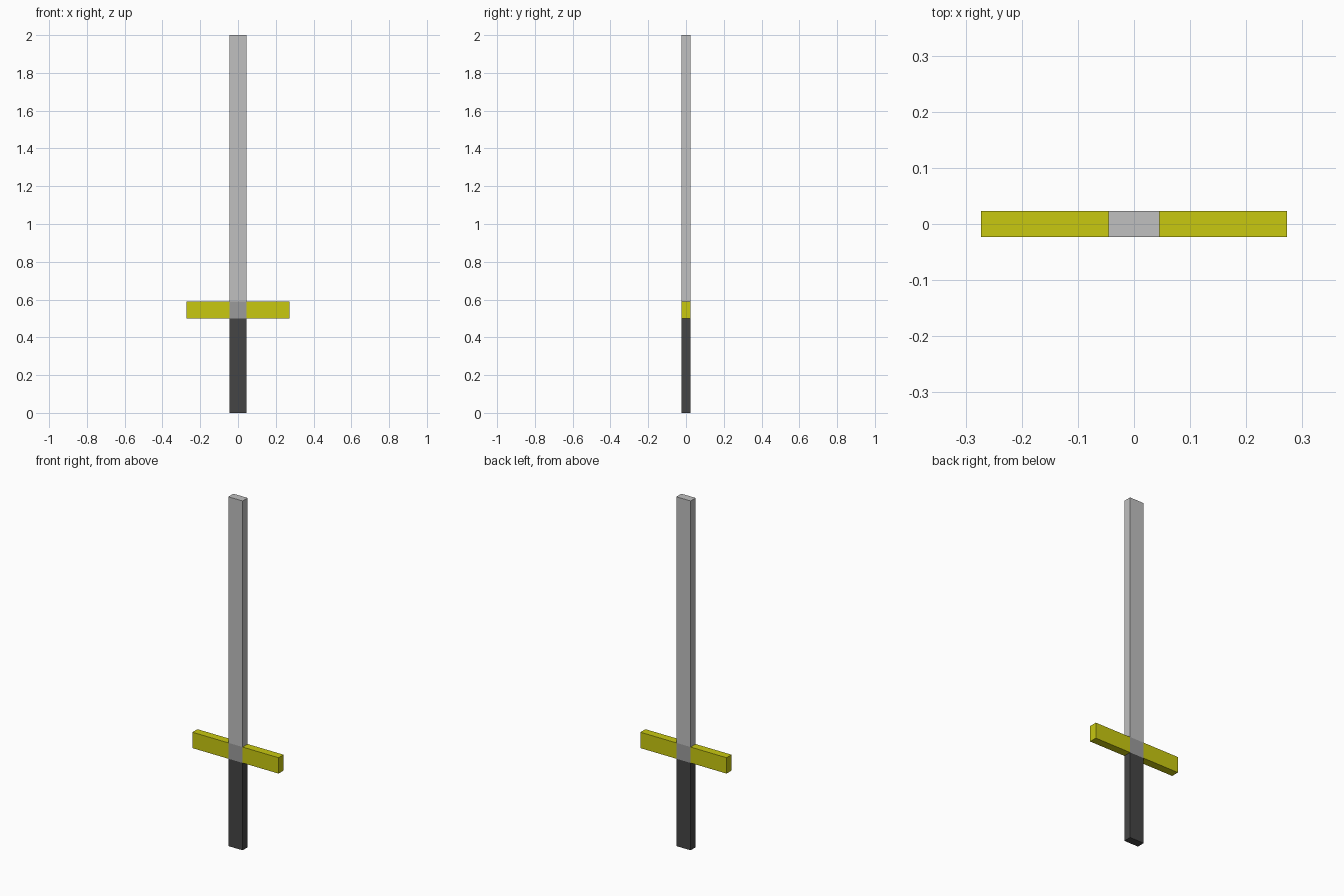
import bpy
import bmesh

if "Cube" in bpy.data.objects:
    bpy.data.objects.remove(bpy.data.objects["Cube"])

U = 2 / 22          # one block of the model's module
HALF_Y = U / 4      # every part shares the same thickness


def material(name, rgb):
    m = bpy.data.materials.new(name)
    m.diffuse_color = (*rgb, 1)
    m.use_nodes = True
    m.node_tree.nodes["Principled BSDF"].inputs["Base Color"].default_value = m.diffuse_color
    return m


def box(name, x, z, mat):
    """Flat-faced box spanning x and z ranges, full sword thickness in y."""
    bm = bmesh.new()
    bmesh.ops.create_cube(bm, size=1)
    for v in bm.verts:
        v.co = (x[v.co.x > 0], HALF_Y if v.co.y > 0 else -HALF_Y, z[v.co.z > 0])
    mesh = bpy.data.meshes.new(name)
    bm.to_mesh(mesh)
    bm.free()
    mesh.materials.append(mat)
    obj = bpy.data.objects.new(name, mesh)
    bpy.context.collection.objects.link(obj)
    return obj


steel = material("light steel", (0.53, 0.53, 0.53))
dark_steel = material("mid grey", (0.33, 0.33, 0.33))
gold = material("yellow", (0.58, 0.58, 0.005))
black = material("dark grey", (0.06, 0.06, 0.06))

GUARD_Z = (0.5, 0.5 + U)
WIDTH = (-U / 2, U / 2)

# Grip, guard centre and blade stacked in one column
box("grip", WIDTH, (0, 0.5), black)
box("guard_centre", WIDTH, GUARD_Z, dark_steel)
box("blade", WIDTH, (GUARD_Z[1], 2), steel)

# Guard arms, mirrored across x
arms = box("guard_arms", (U / 2, 3 * U), GUARD_Z, gold)
arms.modifiers.new("mirror", "MIRROR").use_axis[0] = True
